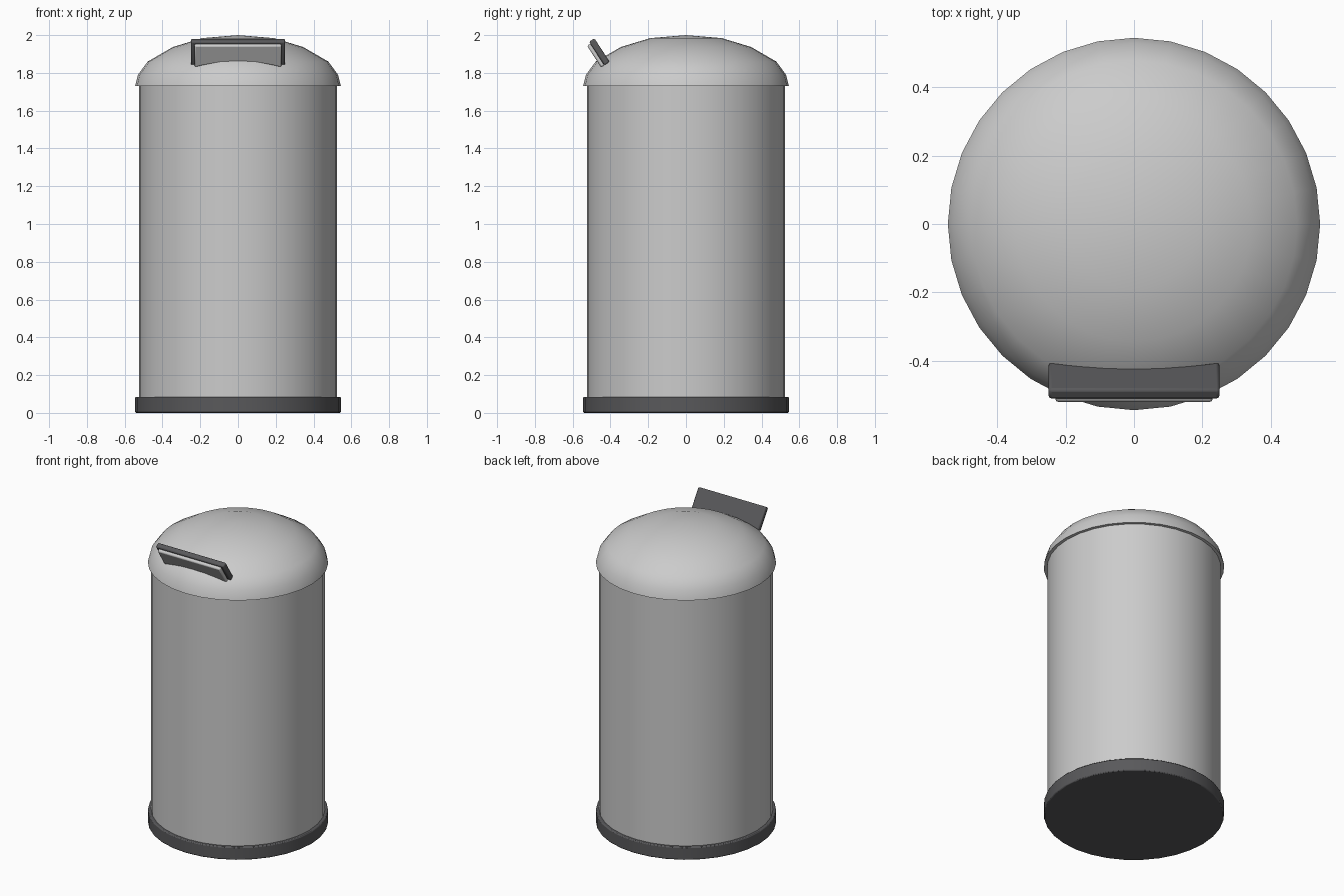
import bpy, bmesh, math
from mathutils import Vector

if "Cube" in bpy.data.objects:
    bpy.data.objects.remove(bpy.data.objects["Cube"])

SIDES = 32


def finish(name, bm, material=None, bevel=0.0, angle=35):
    bmesh.ops.remove_doubles(bm, verts=bm.verts, dist=1e-5)
    bmesh.ops.recalc_face_normals(bm, faces=bm.faces)
    mesh = bpy.data.meshes.new(name)
    bm.to_mesh(mesh)
    bm.free()
    obj = bpy.data.objects.new(name, mesh)
    bpy.context.collection.objects.link(obj)
    if material:
        mesh.materials.append(material)
    if bevel:
        mod = obj.modifiers.new("Bevel", 'BEVEL')
        mod.width, mod.segments = bevel, 2
        mod.limit_method, mod.angle_limit = 'ANGLE', math.radians(40)
    bpy.ops.object.select_all(action='DESELECT')
    obj.select_set(True)
    bpy.context.view_layer.objects.active = obj
    bpy.ops.object.shade_smooth_by_angle(angle=math.radians(angle))
    return obj


def lathe(name, profile, material=None, bevel=0.0):
    """Revolve (radius, z) points about the z axis."""
    bm = bmesh.new()
    verts = [bm.verts.new((r, 0, z)) for r, z in profile]
    edges = [bm.edges.new(pair) for pair in zip(verts, verts[1:])]
    bmesh.ops.spin(bm, geom=verts + edges, cent=(0, 0, 0), axis=(0, 0, 1),
                   angle=math.tau, steps=SIDES, use_duplicate=False)
    return finish(name, bm, material, bevel)


def plate(name, half_width, top, bottom, arch, near, far, material=None):
    """Tilted plate with an arched lower edge; distances run down and out from the handle's top back edge."""
    tilt = math.radians(57)
    down = Vector((0, math.cos(tilt), -math.sin(tilt)))
    out = Vector((0, -math.sin(tilt), -math.cos(tilt)))
    origin = Vector((0, -0.485, 1.983))
    outline = [(-half_width, top), (half_width, top)]
    for i in range(11):
        u = 1 - i / 5
        outline.append((half_width * u, bottom - arch * (1 - u * u)))
    bm = bmesh.new()
    face = bm.faces.new([bm.verts.new(origin + Vector((x, 0, 0)) + down * s + out * near)
                         for x, s in outline])
    ext = bmesh.ops.extrude_face_region(bm, geom=[face], use_keep_orig=True)
    moved = [g for g in ext["geom"] if isinstance(g, bmesh.types.BMVert)]
    bmesh.ops.translate(bm, verts=moved, vec=out * (far - near))
    return finish(name, bm, material, bevel=0.008)


dark = bpy.data.materials.new("dark_plastic")
dark.diffuse_color = (0.1, 0.1, 0.105, 1)
dark.use_nodes = True
dark.node_tree.nodes["Principled BSDF"].inputs["Base Color"].default_value = dark.diffuse_color

# Foot ring, bin wall and domed lid
lathe("base", [(0, 0), (0.545, 0), (0.545, 0.085), (0, 0.085)], dark, bevel=0.006)
lathe("body", [(0, 0.08), (0.525, 0.08), (0.525, 1.735), (0, 1.735)])
lathe("lid", [(0.515, 1.73), (0.545, 1.73), (0.53, 1.79), (0.478, 1.86),
              (0.345, 1.937), (0.19, 1.984), (0, 2.0)])

# Handle: dark backing plate and lighter front panel
plate("handle_back", 0.25, 0.0, 0.15, 0.03, 0.0, 0.034, dark)
plate("handle_front", 0.23, 0.012, 0.15, 0.034, 0.03, 0.054)
